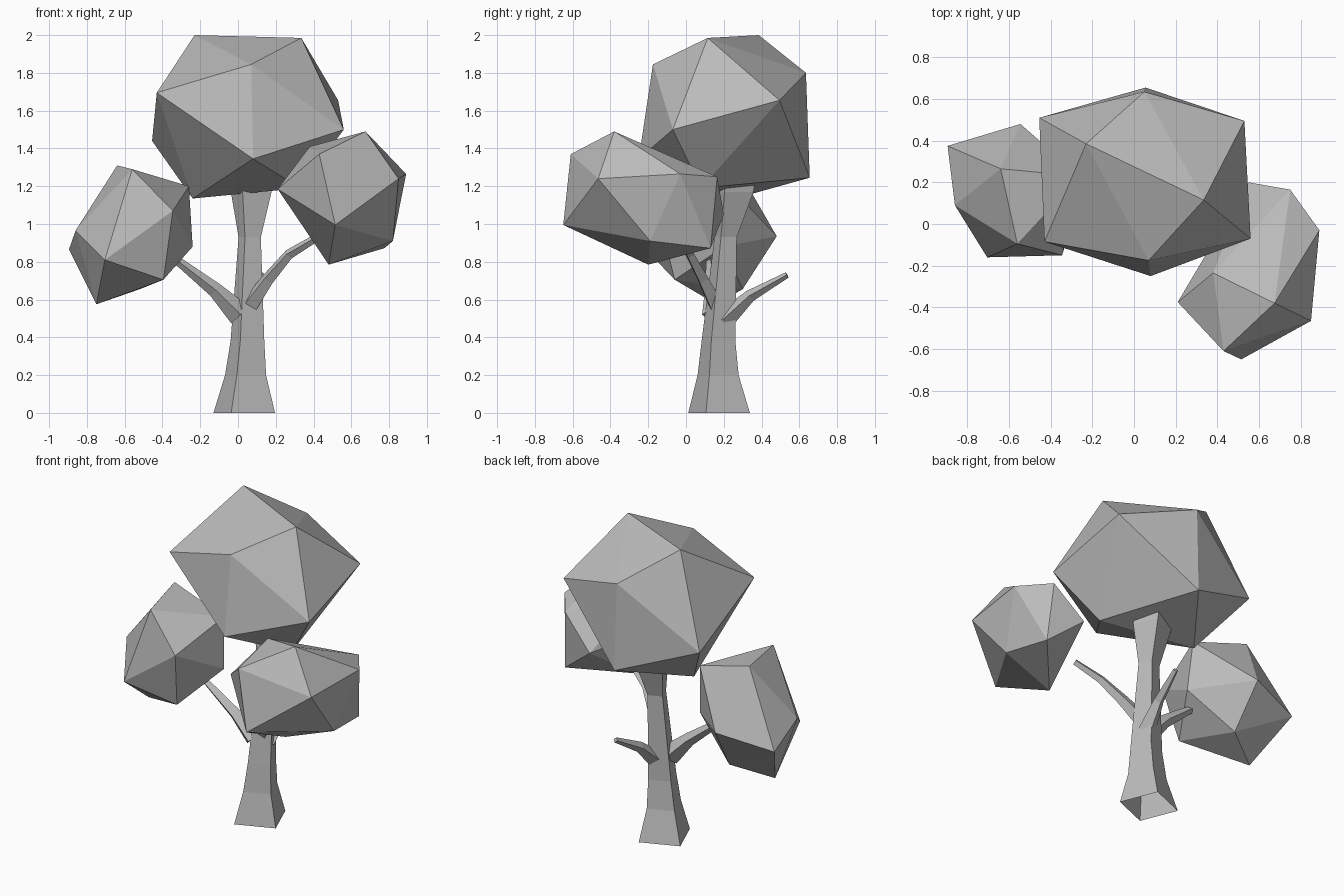
import bpy, bmesh, math
from mathutils import Vector

old = bpy.data.objects.get("Cube")
if old:
    bpy.data.objects.remove(old)

# One plain grey for the whole tree
grey = bpy.data.materials.new("plain_grey")
grey.use_nodes = True
grey.diffuse_color = (0.5, 0.5, 0.5, 1)
grey.node_tree.nodes["Principled BSDF"].inputs["Base Color"].default_value = grey.diffuse_color


def finish(name, bm):
    """Turn a bmesh into a flat-shaded object."""
    bmesh.ops.recalc_face_normals(bm, faces=bm.faces)
    mesh = bpy.data.meshes.new(name)
    bm.to_mesh(mesh)
    bm.free()
    mesh.materials.append(grey)
    obj = bpy.data.objects.new(name, mesh)
    bpy.context.collection.objects.link(obj)
    return obj


def limb(name, path, turn=0.0, upright=False, cap_start=True):
    """Four-sided tapering limb along a path of (x, y, z, radius)."""
    bm = bmesh.new()
    centres = [Vector(p[:3]) for p in path]
    rings = []
    for i, centre in enumerate(centres):
        ahead = centres[min(i + 1, len(path) - 1)] - centres[max(i - 1, 0)]
        if upright:
            side, lift = Vector((1, 0, 0)), Vector((0, 1, 0))
        else:
            side = ahead.cross(Vector((0, 0, 1))).normalized()
            lift = side.cross(ahead).normalized()
        ring = []
        for k in range(4):
            a = math.radians(turn + 90 * k)
            offset = side * math.cos(a) + lift * math.sin(a)
            ring.append(bm.verts.new(centre + offset * path[i][3]))
        rings.append(ring)
    for low, high in zip(rings, rings[1:]):
        for k in range(4):
            n = (k + 1) % 4
            bm.faces.new((low[k], low[n], high[n], high[k]))
    bm.faces.new(rings[-1])
    if cap_start:
        bm.faces.new(rings[0])
    return finish(name, bm)


def crown(name, corners):
    """Faceted leaf mass: the hull around twelve uneven corners."""
    bm = bmesh.new()
    for c in corners:
        bm.verts.new(c)
    bmesh.ops.convex_hull(bm, input=bm.verts)
    return finish(name, bm)


# Trunk: flared foot, narrow waist, flared top hidden in the crown, open below
limb("trunk", [(.033, .175, 0, .177), (.04, .17, .2, .118), (.05, .172, .38, .097),
               (.062, .21, .93, .064), (.07, .25, 1.17, .117), (.07, .26, 1.25, .12)],
     turn=-23, upright=True, cap_start=False)

# Branches
limb("right_branch", [(.01, .15, .52, .065), (-.12, .14, .65, .04),
                      (-.3, .13, .79, .024), (-.42, .13, .87, .02)])
limb("left_branch", [(.06, .16, .57, .05), (.16, .09, .71, .036),
                     (.27, .02, .84, .027), (.42, -.04, .93, .02)])
limb("back_branch", [(.07, .2, .49, .055), (.095, .34, .62, .032),
                     (.13, .535, .73, .016)])

# Leaf crowns
crown("top_crown", [
    (-.23, .385, 2), (.335, .115, 1.985), (.07, -.175, 1.845), (.53, .495, 1.655),
    (.56, -.07, 1.5), (-.43, -.085, 1.695), (.05, .635, 1.8), (.08, -.25, 1.345),
    (.055, .655, 1.245), (-.455, .51, 1.44), (-.24, .26, 1.135), (.33, .08, 1.19)])
crown("right_crown", [
    (-.64, .265, 1.31), (-.56, -.095, 1.29), (-.86, .09, .965), (-.895, .375, .865),
    (-.705, -.16, .81), (-.345, -.15, 1.07), (-.75, .16, .575), (-.395, -.06, .705),
    (-.26, .23, 1.2), (-.24, .2, .88), (-.545, .48, .935), (-.52, .3, .655)])
crown("left_crown", [
    (.675, -.38, 1.49), (.43, -.61, 1.37), (.515, -.65, .995), (.85, -.465, 1.24),
    (.89, -.03, 1.265), (.21, -.375, 1.185), (.38, -.235, 1.41), (.75, .165, 1.25),
    (.48, -.2, .785), (.82, -.19, .91), (.775, .13, .872), (.55, .2, 1.05)])
